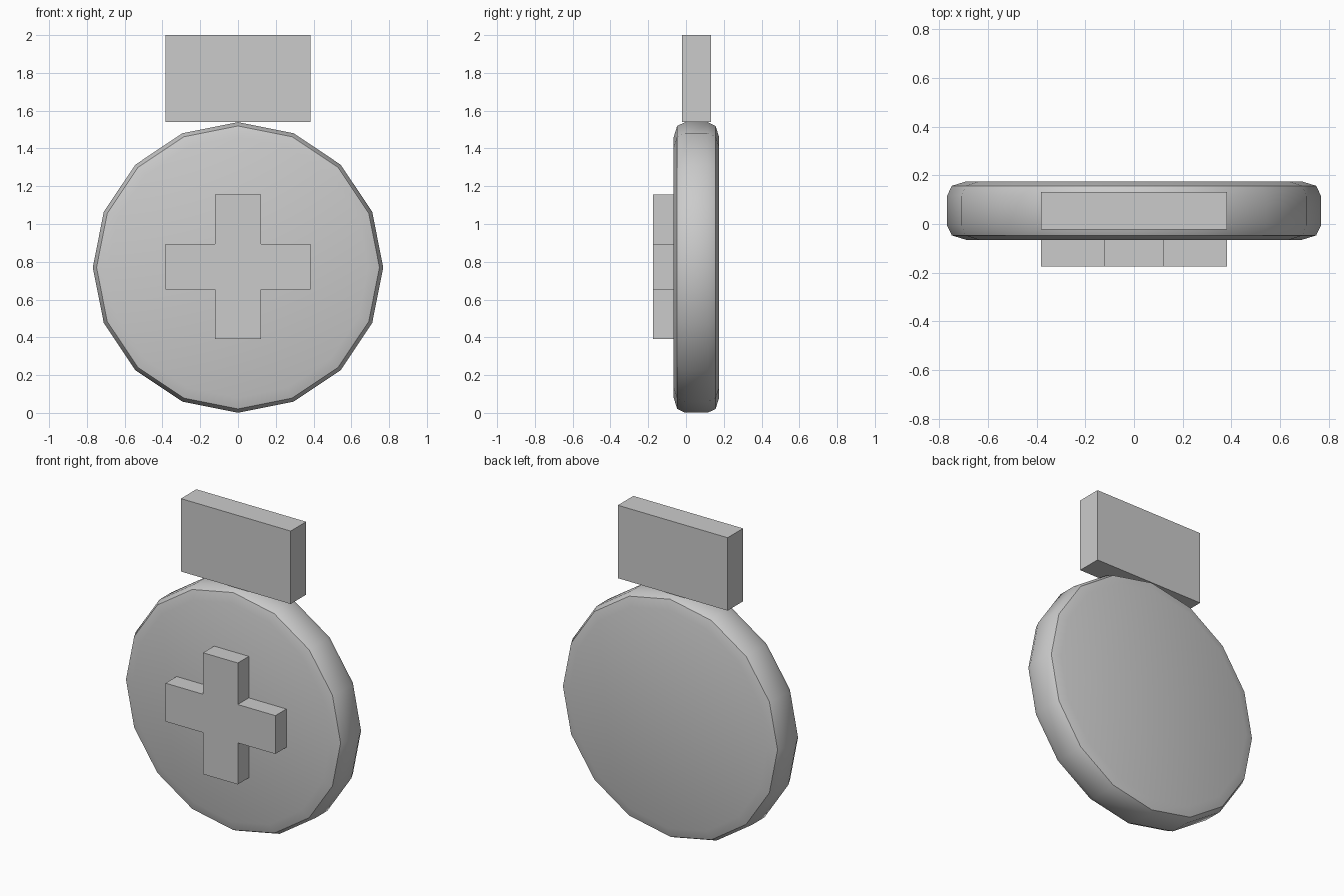
import bpy, bmesh, math

if "Cube" in bpy.data.objects:
    bpy.data.objects.remove(bpy.data.objects["Cube"])

CZ = 0.77      # disc centre height
SIDES = 16


def make_object(name, bm, smooth=False):
    bmesh.ops.recalc_face_normals(bm, faces=bm.faces[:])
    mesh = bpy.data.meshes.new(name)
    bm.to_mesh(mesh)
    bm.free()
    obj = bpy.data.objects.new(name, mesh)
    bpy.context.collection.objects.link(obj)
    if smooth:
        bpy.ops.object.select_all(action='DESELECT')
        obj.select_set(True)
        bpy.context.view_layer.objects.active = obj
        bpy.ops.object.shade_smooth_by_angle(angle=math.radians(30))
    return obj


def extrude_outline(name, points, y0, y1):
    """Prism from an (x, z) outline, running from y0 to y1."""
    bm = bmesh.new()
    face = bm.faces.new([bm.verts.new((x, y0, z)) for x, z in points])
    new = bmesh.ops.extrude_face_region(bm, geom=[face])["geom"]
    verts = [v for v in new if isinstance(v, bmesh.types.BMVert)]
    bmesh.ops.translate(bm, verts=verts, vec=(0, y1 - y0, 0))
    return make_object(name, bm)


# Medal disc: 16-sided rings with bevelled rims, mirrored about its mid depth
MID = 0.055
half = [(0.69, -0.12), (0.749, -0.102), (0.769, -0.06)]
profile = half + [(r, -d) for r, d in reversed(half)]
bm = bmesh.new()
rings = []
for r, d in profile:
    rings.append([bm.verts.new((r * math.sin(a), MID + d, CZ + r * math.cos(a)))
                  for a in (2 * math.pi * i / SIDES for i in range(SIDES))])
for a, b in zip(rings, rings[1:]):
    for i in range(SIDES):
        j = (i + 1) % SIDES
        bm.faces.new((a[i], a[j], b[j], b[i]))
bm.faces.new(rings[0])
bm.faces.new(rings[-1])
make_object("medal_disc", bm, smooth=True)

# Raised cross on the front
L, W = 0.383, 0.121
quarter = [(L, -W), (L, W), (W, W)]
cross = []
for k in range(4):
    c, s = ((1, 0), (0, 1), (-1, 0), (0, -1))[k]
    cross += [(x * c - z * s, 0.003 + CZ + x * s + z * c) for x, z in quarter]
extrude_outline("raised_cross", cross, -0.175, -0.06)

# Ribbon block on top
extrude_outline("ribbon_block", [(-L, 1.54), (L, 1.54), (L, 2.0), (-L, 2.0)], -0.022, 0.132)
